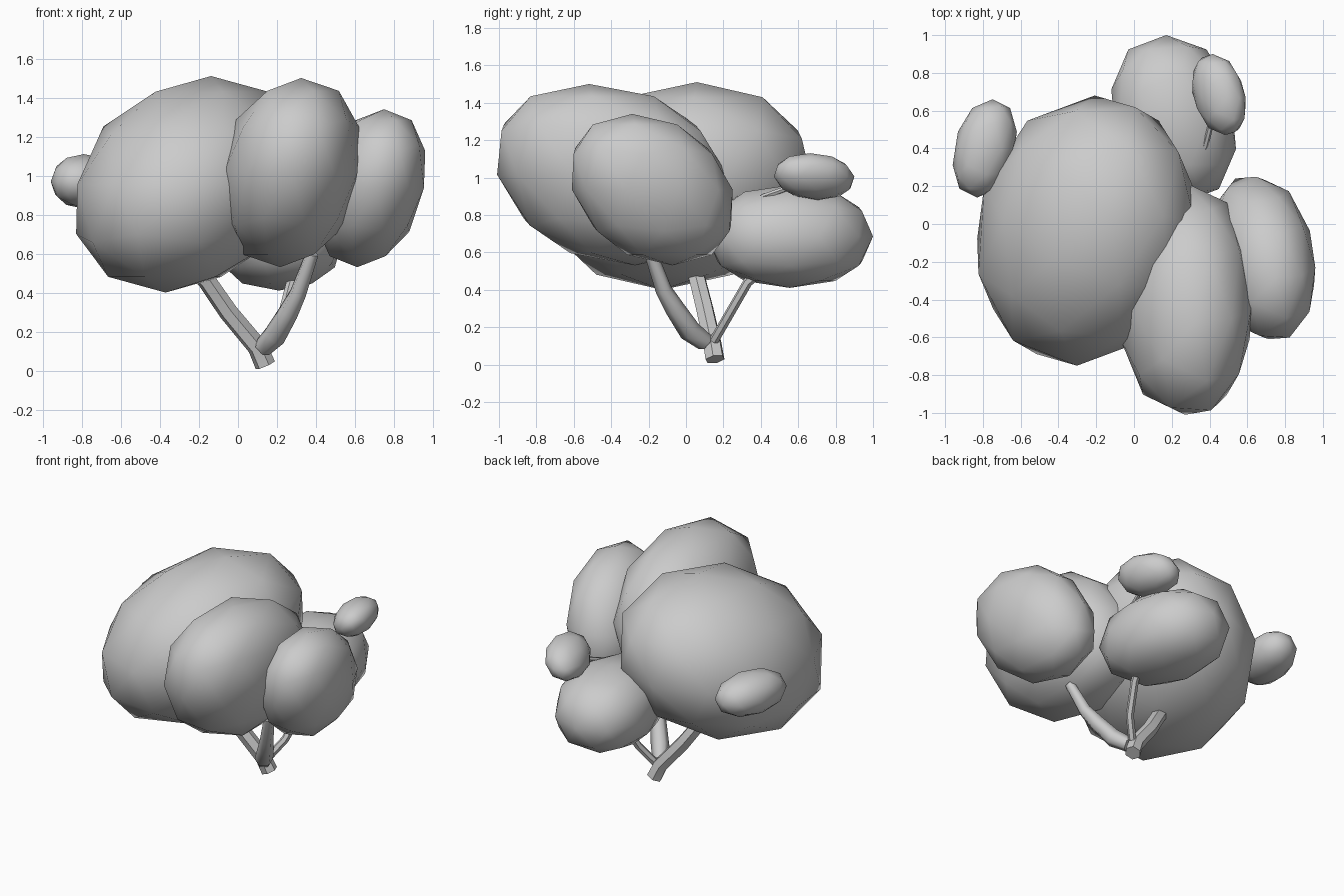
import bpy, bmesh
from math import copysign
from mathutils import Vector

cube = bpy.data.objects.get("Cube")
if cube:
    bpy.data.objects.remove(cube, do_unlink=True)

grey = bpy.data.materials.new("light_grey")
grey.use_nodes = True
grey.diffuse_color = (0.6, 0.6, 0.6, 1)
grey.node_tree.nodes["Principled BSDF"].inputs["Base Color"].default_value = (0.6, 0.6, 0.6, 1)


def foliage(name, low, high, lean=(0, 0, 0), fullness=1.0):
    """Low-poly leaf clump filling the box low..high, leaning by xy, xz and yz shear."""
    low, high = Vector(low), Vector(high)
    bm = bmesh.new()
    bmesh.ops.create_icosphere(bm, subdivisions=2, radius=1)
    xy, xz, yz = lean
    for v in bm.verts:
        # An exponent under one swells the ball towards its box
        x, y, z = (copysign(abs(c) ** fullness, c) for c in v.co)
        v.co = (x + xy * y + xz * z, y + yz * z, z)
    for axis in range(3):
        values = [v.co[axis] for v in bm.verts]
        bottom, span = min(values), max(values) - min(values)
        for v in bm.verts:
            v.co[axis] = low[axis] + (v.co[axis] - bottom) / span * (high[axis] - low[axis])
    for f in bm.faces:
        f.smooth = True
    mesh = bpy.data.meshes.new(name)
    bm.to_mesh(mesh)
    bm.free()
    mesh.materials.append(grey)
    bpy.context.collection.objects.link(bpy.data.objects.new(name, mesh))


def branch(name, points, radii, smooth=False):
    """Six-sided tapering limb along a path."""
    curve = bpy.data.curves.new(name, "CURVE")
    curve.dimensions = "3D"
    curve.bevel_depth = 1
    curve.bevel_resolution = 1
    curve.use_fill_caps = True
    spline = curve.splines.new("POLY")
    spline.points.add(len(points) - 1)
    for p, co, r in zip(spline.points, points, radii):
        p.co = (*co, 1)
        p.radius = r
    curve.materials.append(grey)
    obj = bpy.data.objects.new(name, curve)
    bpy.context.collection.objects.link(obj)
    bpy.ops.object.select_all(action="DESELECT")
    obj.select_set(True)
    bpy.context.view_layer.objects.active = obj
    bpy.ops.object.convert(target="MESH")
    bpy.ops.object.shade_smooth_by_angle(angle=1.2 if smooth else 0.5)


# Leaf clumps
foliage("main_foliage", (-0.83, -0.75, 0.4), (0.32, 0.68, 1.51), (0.08, 0.2, 0.13), 0.97)
foliage("front_foliage", (-0.08, -1.01, 0.53), (0.62, 0.22, 1.5), (0, 0.15, -0.2), 0.9)
foliage("side_foliage", (0.4, -0.61, 0.53), (0.96, 0.25, 1.34), (-0.12, 0.25, -0.25), 0.93)
foliage("back_foliage", (-0.12, 0.11, 0.41), (0.54, 1.0, 0.96), (-0.12, 0, 0), 0.88)
foliage("small_back_foliage", (0.31, 0.47, 0.88), (0.59, 0.9, 1.13), (-0.25, 0.3, -0.1), 0.92)
foliage("small_side_foliage", (-0.96, 0.14, 0.83), (-0.62, 0.66, 1.11), (0.25, 0, 0), 0.92)

# Trunk and limbs
branch("trunk", [(0.14, 0.155, 0.028), (0.1, 0.14, 0.12), (-0.05, 0.1, 0.3),
                 (-0.16, 0.06, 0.46), (-0.24, 0.02, 0.54)],
       [0.054, 0.052, 0.05, 0.048, 0.04])
branch("front_limb", [(0.13, 0.1, 0.12), (0.19, 0.02, 0.18), (0.26, -0.06, 0.3),
                      (0.31, -0.12, 0.4), (0.38, -0.19, 0.6)],
       [0.05, 0.06, 0.053, 0.044, 0.035], True)
branch("back_limb", [(0.14, 0.15, 0.13), (0.22, 0.22, 0.25), (0.27, 0.33, 0.44),
                     (0.31, 0.45, 0.54)], [0.026] * 4)
branch("back_twig", [(0.35, 0.33, 0.84), (0.38, 0.42, 0.9), (0.43, 0.62, 0.97)],
       [0.018, 0.016, 0.014])
